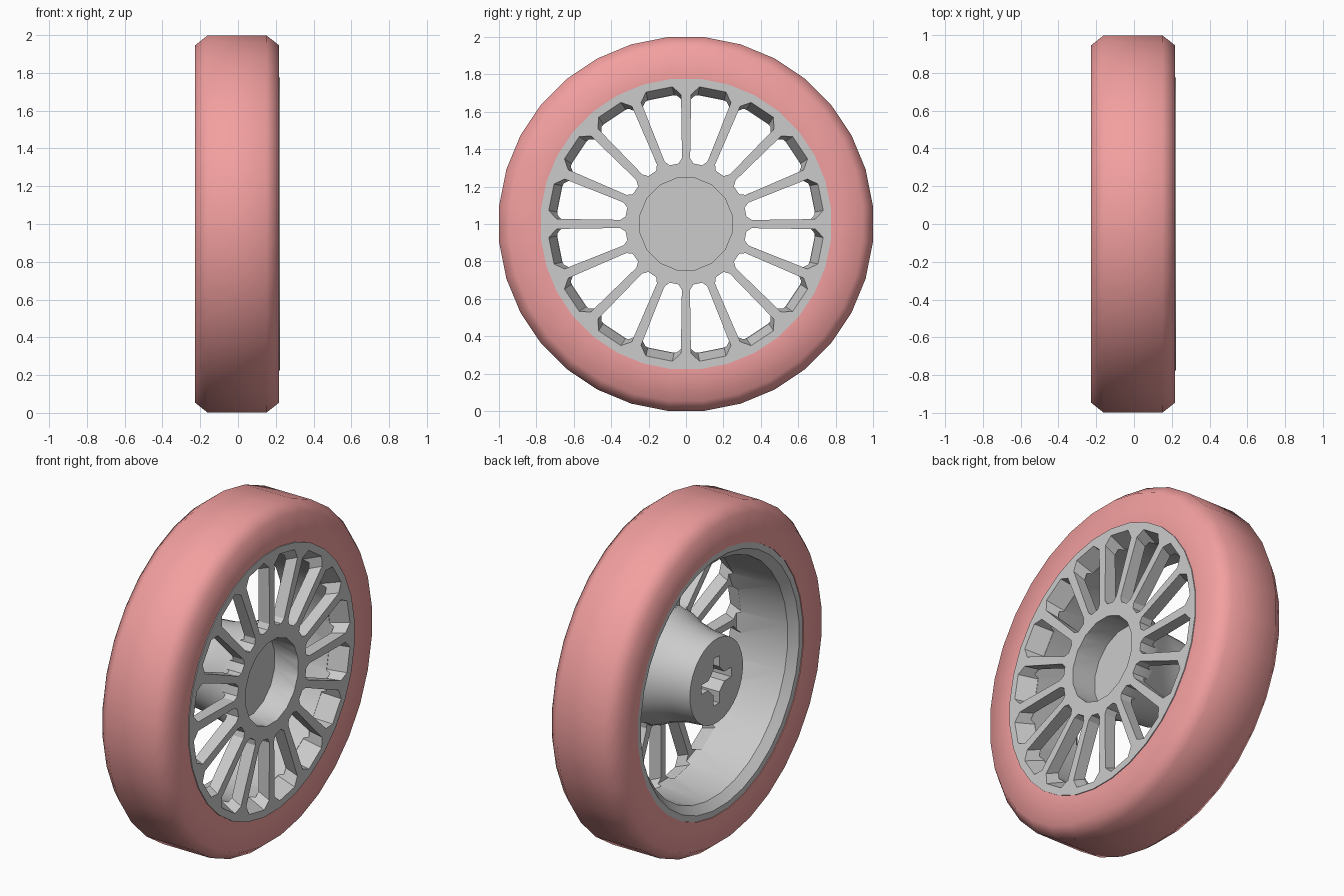
import bpy, bmesh, math
from math import sin, cos, pi

if "Cube" in bpy.data.objects:
    bpy.data.objects.remove(bpy.data.objects["Cube"])

SIDES = 32


def finish(name, bm):
    bmesh.ops.remove_doubles(bm, verts=bm.verts, dist=1e-5)
    bmesh.ops.recalc_face_normals(bm, faces=bm.faces)
    mesh = bpy.data.meshes.new(name)
    bm.to_mesh(mesh)
    bm.free()
    obj = bpy.data.objects.new(name, mesh)
    bpy.context.collection.objects.link(obj)
    return obj


def lathe(name, profile, closed):
    """Spin (x, radius) points around the wheel axis."""
    bm = bmesh.new()
    rings = []
    for i in range(SIDES):
        a = 2 * pi * (i + 0.5) / SIDES
        rings.append([bm.verts.new((x, r * sin(a), 1 + r * cos(a))) for x, r in profile])
    n = len(profile)
    for i in range(SIDES):
        p, q = rings[i], rings[(i + 1) % SIDES]
        for j in range(n if closed else n - 1):
            k = (j + 1) % n
            bm.faces.new((p[j], p[k], q[k], q[j]))
    return finish(name, bm)


def prism(bm, pts0, x0, pts1, x1, turn=0.0):
    """Loft between two outlines of (up, sideways) points across the axis."""
    def ring(pts, x):
        return [bm.verts.new((x, u * sin(turn) + v * cos(turn),
                              1 + u * cos(turn) - v * sin(turn))) for u, v in pts]
    a, b = ring(pts0, x0), ring(pts1, x1)
    bm.faces.new(a)
    bm.faces.new(b)
    for i in range(len(a)):
        j = (i + 1) % len(a)
        bm.faces.new((a[i], a[j], b[j], b[i]))


def smooth(obj, degrees):
    bpy.ops.object.select_all(action='DESELECT')
    obj.select_set(True)
    bpy.context.view_layer.objects.active = obj
    bpy.ops.object.shade_smooth_by_angle(angle=math.radians(degrees))


# Tire
tire = lathe("tire", [(-0.228, 0.78), (-0.228, 0.95), (-0.16, 1.004), (0.15, 1.004),
                      (0.218, 0.95), (0.218, 0.78)], True)
mat = bpy.data.materials.new("tire_pink")
mat.diffuse_color = (0.9, 0.35, 0.35, 1)
mat.use_nodes = True
mat.node_tree.nodes["Principled BSDF"].inputs["Base Color"].default_value = mat.diffuse_color
tire.data.materials.append(mat)
smooth(tire, 60)

# Rim, front plate and flared hub in one turned body
rim = lathe("rim", [(0.223, 0), (0.223, 0.78), (-0.224, 0.78), (-0.224, 0.745),
                    (-0.18, 0.70), (0.15, 0.69), (0.15, 0.335), (0.10, 0.32),
                    (0.02, 0.285), (-0.08, 0.26), (-0.20, 0.25), (-0.20, 0)], False)

# Cutter: windows between the spokes, hub recess and cross-shaped axle socket
bm = bmesh.new()


def window(outer):
    half = [(0.325, 0.025), (0.35, 0.047), (outer - 0.05, 0.109), (outer, 0.072)]
    return half + [(u, -v) for u, v in reversed(half)]


for i in range(16):
    prism(bm, window(0.739), 0.235, window(0.69), 0.12, 2 * pi * (i + 0.5) / 16)
circle = [(0.25 * cos(2 * pi * (i + 0.5) / 16), 0.25 * sin(2 * pi * (i + 0.5) / 16))
          for i in range(16)]
prism(bm, circle, 0.3, circle, 0.07)
cross = []
for k in range(4):
    c, s = cos(k * pi / 2), sin(k * pi / 2)
    cross += [(u * c - v * s, u * s + v * c)
              for u, v in [(0.14, -0.028), (0.14, 0.028), (0.075, 0.028), (0.028, 0.075)]]
prism(bm, cross, -0.3, cross, 0.0)
cutter = finish("rim_cutter", bm)
cutter.hide_render = True

# Cut the rim, then discard the cutter
mod = rim.modifiers.new("openings", 'BOOLEAN')
mod.operation = 'DIFFERENCE'
mod.solver = 'EXACT'
mod.object = cutter
bpy.context.view_layer.objects.active = rim
bpy.ops.object.modifier_apply(modifier=mod.name)
bpy.data.objects.remove(cutter)
smooth(rim, 30)
